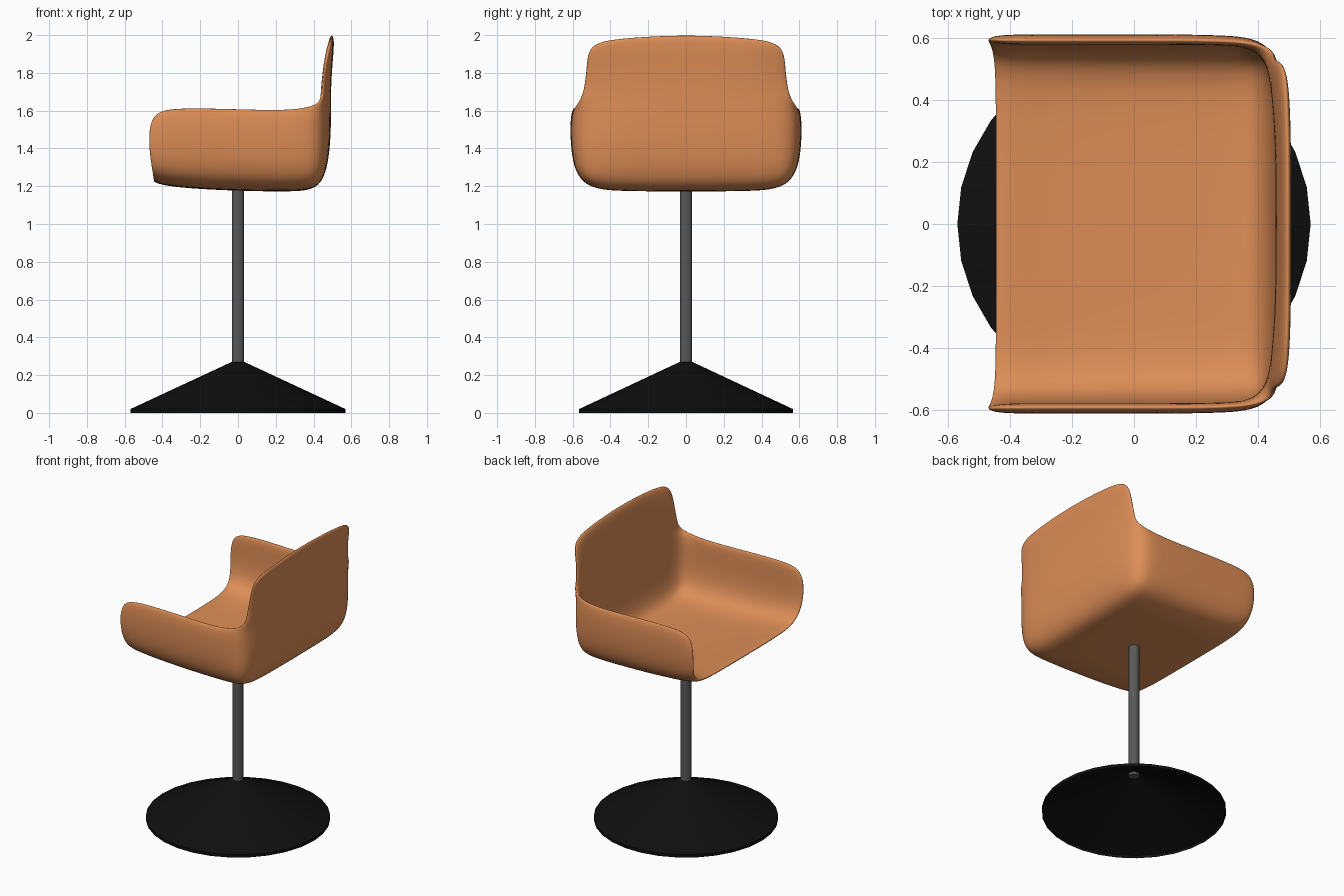
import bpy, bmesh, math

if "Cube" in bpy.data.objects:
    bpy.data.objects.remove(bpy.data.objects["Cube"])


def material(name, rgb):
    m = bpy.data.materials.new(name)
    m.diffuse_color = (*rgb, 1)
    m.use_nodes = True
    m.node_tree.nodes["Principled BSDF"].inputs["Base Color"].default_value = m.diffuse_color
    return m


def add_object(name, bm, mat):
    me = bpy.data.meshes.new(name)
    bm.to_mesh(me)
    bm.free()
    ob = bpy.data.objects.new(name, me)
    bpy.context.collection.objects.link(ob)
    me.materials.append(mat)
    for p in me.polygons:
        p.use_smooth = True
    return ob


def lathe(name, profile, sides, mat):
    """Revolve (radius, z) points around the z axis and keep hard edges sharp."""
    bm = bmesh.new()
    rings = [[bm.verts.new((r * math.cos(2 * math.pi * i / sides),
                            r * math.sin(2 * math.pi * i / sides), z))
              for i in range(sides)] for r, z in profile]
    for a, b in zip(rings, rings[1:]):
        for i in range(sides):
            j = (i + 1) % sides
            bm.faces.new((a[i], a[j], b[j], b[i]))
    ob = add_object(name, bm, mat)
    bpy.ops.object.select_all(action='DESELECT')
    ob.select_set(True)
    bpy.context.view_layer.objects.active = ob
    bpy.ops.object.shade_smooth_by_angle(angle=math.radians(30))
    return ob


leather = material("tan_leather", (0.73, 0.27, 0.095))
metal = material("grey_metal", (0.1, 0.1, 0.1))
black = material("black_base", (0.005, 0.005, 0.005))

# Seat shell control cage: columns i run front to back, j across, k upwards
floor_x = [-.455, -.3, 0, .3, .455]
floor_z = [1.215, 1.19, 1.175, 1.17, 1.185]
arm_mid_x = [-.485, -.3, 0, .3, .475]
arm_top = [(-.468, 1.605), (-.3, 1.624), (0, 1.616), (.3, 1.607), (.462, 1.645)]
# Back rows above the floor: middle x, middle z, edge (x, y, z)
back = [(.492, 1.42, (.475, .595, 1.42)),
        (.492, 1.62, (.462, .59, 1.645)),
        (.492, 1.70, (.462, .55, 1.70)),
        (.498, 1.83, (.475, .535, 1.83)),
        (.515, 2.009, (.505, .525, 1.96))]


def cage_point(i, j, k):
    s = (j > 0) - (j < 0)
    edge = abs(j) == 2
    if k == 0:
        return (floor_x[i], s * (.575 if edge else .33),
                floor_z[i] + (.015 if edge else 0))
    if i == 4:
        mx, mz, (ex, ey, ez) = back[k - 1]
        if edge:
            return (ex, s * ey, ez)
        return (mx, s * .33, mz - (.02 if k == 5 and j else 0))
    if k == 1:
        return (arm_mid_x[i], s * .616, 1.42)
    return (arm_top[i][0], s * .61, arm_top[i][1])


bm = bmesh.new()
verts = {}


def quad(*keys):
    for key in keys:
        if key not in verts:
            verts[key] = bm.verts.new(cage_point(*key))
    bm.faces.new([verts[key] for key in keys])


for i in range(4):
    for j in range(-2, 2):                      # floor, facing down
        quad((i, j, 0), (i, j + 1, 0), (i + 1, j + 1, 0), (i + 1, j, 0))
    for k in range(2):                          # arms, facing outwards
        quad((i, -2, k), (i + 1, -2, k), (i + 1, -2, k + 1), (i, -2, k + 1))
        quad((i, 2, k), (i, 2, k + 1), (i + 1, 2, k + 1), (i + 1, 2, k))
for j in range(-2, 2):                          # back rest, facing outwards
    for k in range(5):
        quad((4, j, k), (4, j + 1, k), (4, j + 1, k + 1), (4, j, k + 1))

seat = add_object("seat_shell", bm, leather)
thick = seat.modifiers.new("thickness", 'SOLIDIFY')
thick.thickness = 0.035
thick.offset = -1
thick.use_even_offset = True
sub = seat.modifiers.new("smooth", 'SUBSURF')
sub.levels = sub.render_levels = 3

# Central pole with closed ends
lathe("pole", [(0, .255), (.033, .255), (.033, 1.2), (0, 1.2)], 24, metal)

# Hollow conical foot, open underneath
lathe("cone_base", [(.57, 0), (.57, .02), (.033, .27)], 30, black)
